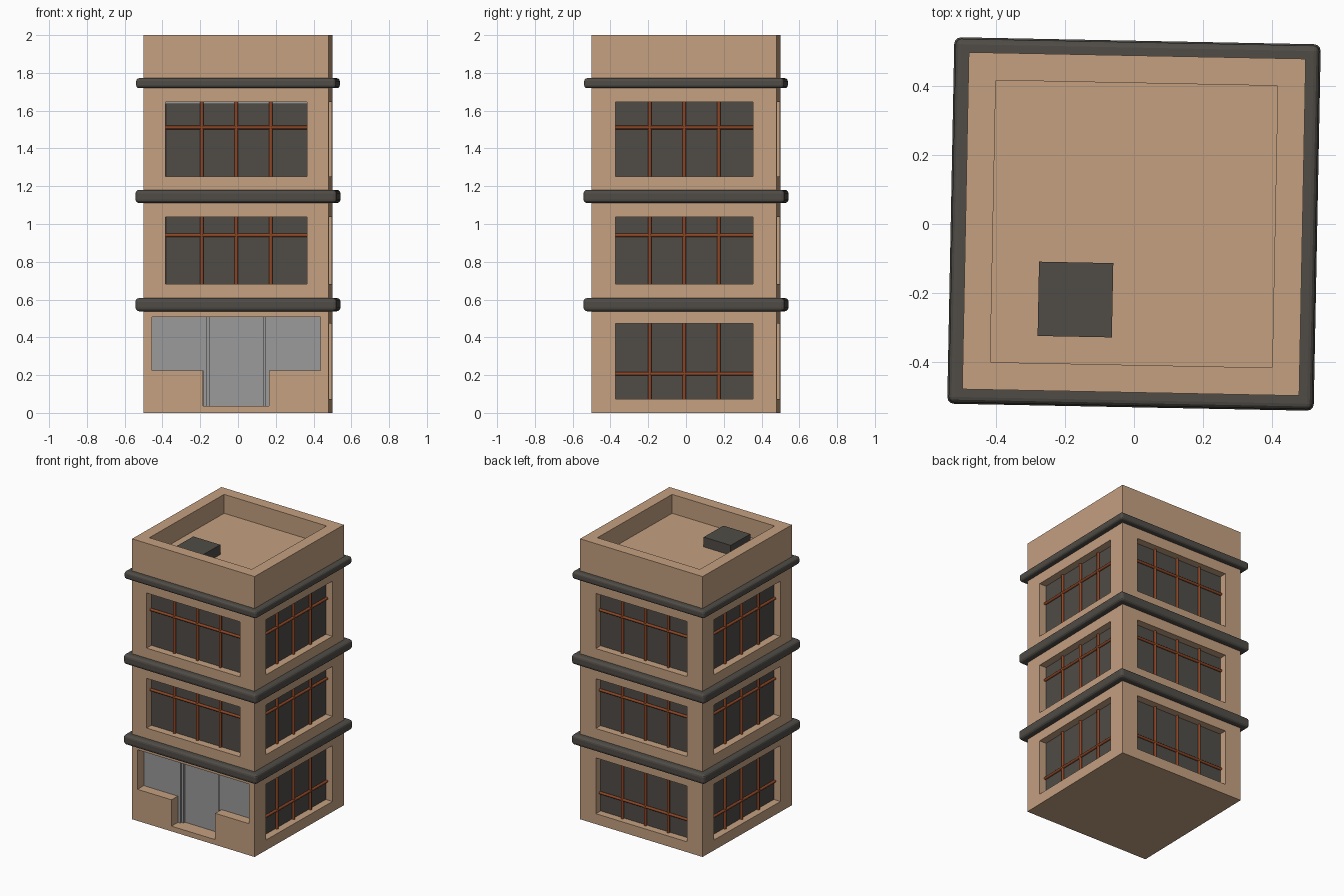
import bpy, bmesh, math
from mathutils import Matrix

if "Cube" in bpy.data.objects:
    bpy.data.objects.remove(bpy.data.objects["Cube"])

H = 0.49                                   # half width of the tower
TURN = Matrix.Rotation(-0.0195, 4, 'Z')    # whole building is slightly turned


def material(name, col):
    m = bpy.data.materials.new(name)
    m.diffuse_color = (*col, 1)
    m.use_nodes = True
    m.node_tree.nodes["Principled BSDF"].inputs["Base Color"].default_value = m.diffuse_color
    return m


TAN = material("tan_wall", (0.552, 0.352, 0.216))
DARK = material("dark_grey", (0.080, 0.073, 0.063))
RUST = material("rust_brown", (0.262, 0.061, 0.019))
GREY = material("light_grey", (0.328, 0.328, 0.328))


def finish(name, bm, mat, m=Matrix()):
    me = bpy.data.meshes.new(name)
    bm.to_mesh(me)
    bm.free()
    me.transform(TURN @ m)
    ob = bpy.data.objects.new(name, me)
    bpy.context.collection.objects.link(ob)
    if mat:
        me.materials.append(mat)
    return ob


def box(name, x, y, z, mat, m=Matrix(), bevel=0):
    bm = bmesh.new()
    bmesh.ops.create_cube(bm, size=1)
    for v in bm.verts:
        for i, (a, b) in enumerate((x, y, z)):
            v.co[i] = a + (v.co[i] + 0.5) * (b - a)
    if bevel:
        bmesh.ops.bevel(bm, geom=bm.edges[:], offset=bevel, segments=3,
                        profile=0.5, affect='EDGES')
    return finish(name, bm, mat, m)


def rod(name, p, length, axis, m):
    bm = bmesh.new()
    bmesh.ops.create_cone(bm, cap_ends=True, segments=12, radius1=0.0095,
                          radius2=0.0095, depth=length)
    rot = Matrix.Rotation(math.pi / 2, 4, 'Y') if axis == 'X' else Matrix()
    bm.transform(Matrix.Translation(p) @ rot)
    for f in bm.faces:
        f.smooth = len(f.verts) == 4
    return finish(name, bm, RUST, m)


def cut(target, x, y, z, m=Matrix()):
    c = box("cutter", x, y, z, None, m)
    c.hide_render = True
    mod = target.modifiers.new("cut", 'BOOLEAN')
    mod.operation, mod.solver, mod.object = 'DIFFERENCE', 'EXACT', c
    bpy.context.view_layer.objects.active = target
    bpy.ops.object.modifier_apply(modifier=mod.name)
    bpy.data.objects.remove(c)


# tower with sunken roof
tower = box("tower_walls", (-H, H), (-H, H), (0, 2), TAN)
cut(tower, (-0.41, 0.41), (-0.41, 0.41), (1.865, 2.1))

# rooftop unit
box("roof_unit", (-0.274, -0.058), (-0.331, -0.115), (1.86, 1.935), DARK)

# rounded ledges between floors
for i, (h, z0, z1, b) in enumerate(((0.533, 0.538, 0.608, 0.02),
                                    (0.533, 1.111, 1.181, 0.02),
                                    (0.529, 1.719, 1.772, 0.016))):
    box(f"ledge_{i + 1}", (-h, h), (-h, h), (z0, z1), DARK, bevel=b)

# windows: bottom, top and cross bar height on each floor
floors = ((0.074, 0.472, 0.207), (0.682, 1.037, 0.94), (1.252, 1.645, 1.511))
for side, label in enumerate(("front", "right", "back", "left")):
    m = Matrix.Rotation(side * math.pi / 2, 4, 'Z')
    w = 0.374 if side == 0 else 0.364
    for n, (z0, z1, zb) in enumerate(floors):
        if side == 0 and n == 0:
            continue
        tag = f"{label}_{n + 1}"
        cut(tower, (-w, w), (-H - 0.1, -H + 0.06), (z0, z1), m)
        box("window_glass_" + tag, (-w, w), (-H + 0.053, -H + 0.061),
            (z0, z1), DARK, m)
        for k in (-1, 0, 1):
            rod(f"window_bar_{tag}_{k + 2}", (k * 0.183, -H + 0.045, (z0 + z1) / 2),
                z1 - z0, 'Z', m)
        rod("window_cross_bar_" + tag, (0, -H + 0.045, zb), 2 * w, 'X', m)

# grey strip at the head of the top front window
box("front_window_head", (-0.374, 0.374), (-H + 0.045, -H + 0.055),
    (1.634, 1.645), GREY)

# T-shaped entrance opening
cut(tower, (-0.447, 0.447), (-H - 0.1, -H + 0.12), (0.225, 0.507))
cut(tower, (-0.175, 0.175), (-H - 0.1, -H + 0.12), (0.037, 0.3))

# entrance panels: sides, narrow frames, and the deeper doors
for s, label in ((-1, "left"), (1, "right")):
    x = lambda a, b: tuple(sorted((s * a, s * b)))
    box(f"entrance_side_panel_{label}", x(0.155, 0.447), (-H + 0.07, -H + 0.12),
        (0.225, 0.507), GREY)
    box(f"entrance_side_foot_{label}", x(0.155, 0.175), (-H + 0.07, -H + 0.12),
        (0.037, 0.225), GREY)
    box(f"entrance_frame_{label}", x(0.14, 0.155), (-H + 0.085, -H + 0.12),
        (0.037, 0.507), GREY)
box("entrance_doors", (-0.14, 0.14), (-H + 0.1, -H + 0.12), (0.037, 0.507), GREY)
